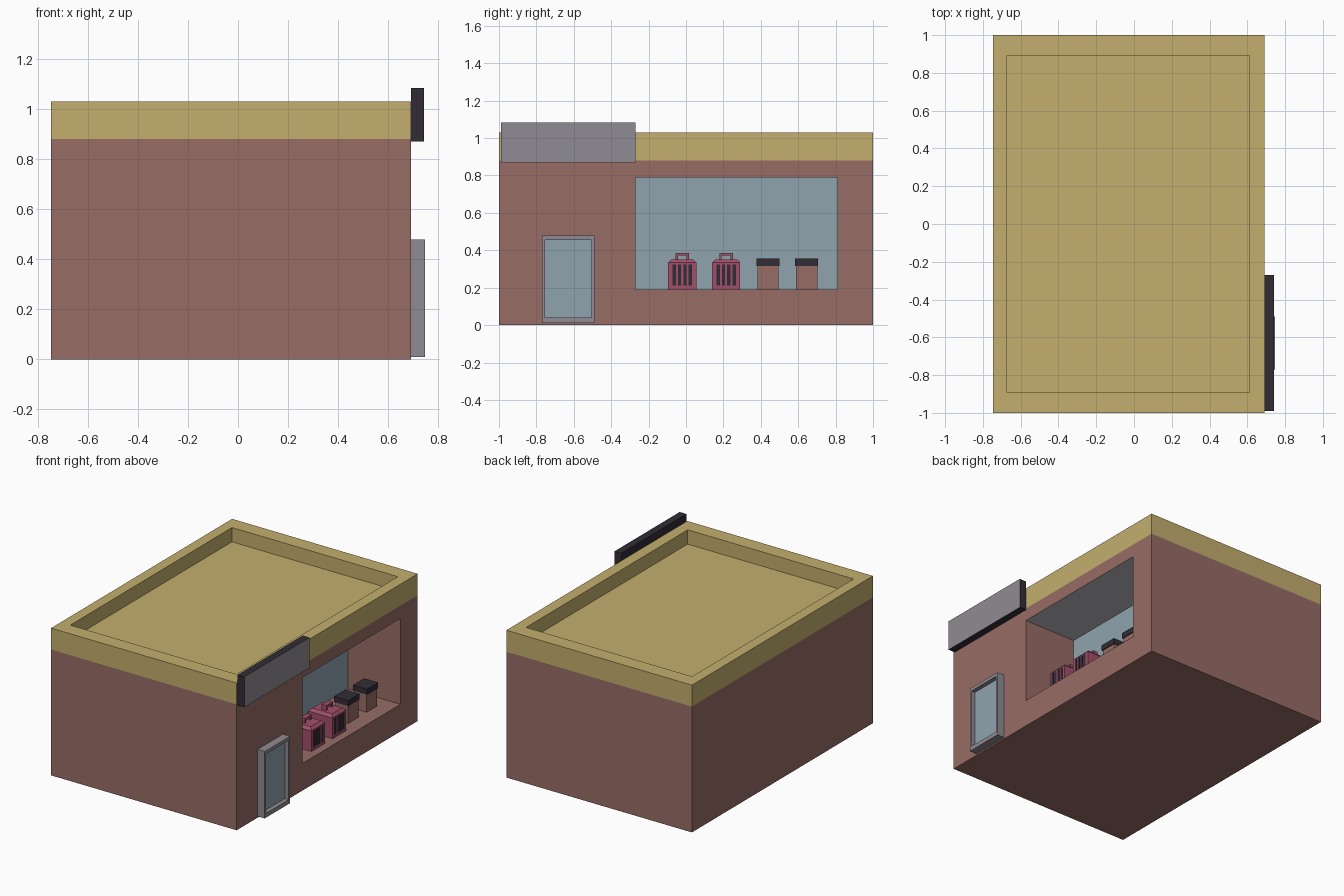
import bpy, bmesh

if "Cube" in bpy.data.objects:
    bpy.data.objects.remove(bpy.data.objects["Cube"])


def mat(name, r, g, b):
    m = bpy.data.materials.new(name)
    lin = [(c / 255 / 12.92) if c < 10 else ((c / 255 + 0.055) / 1.055) ** 2.4 for c in (r, g, b)]
    m.diffuse_color = (*lin, 1)
    m.use_nodes = True
    m.node_tree.nodes["Principled BSDF"].inputs["Base Color"].default_value = m.diffuse_color
    return m


BROWN = mat("wall brown", 151, 109, 101)
YELLOW = mat("roof yellow", 195, 175, 110)
GLASS = mat("glass blue", 143, 164, 175)
GREY = mat("frame grey", 144, 139, 147)
DARK = mat("dark plum", 50, 44, 54)
PINK = mat("carrier pink", 162, 80, 106)
PALE = mat("ceiling pale grey", 191, 187, 193)


def box(name, x, y, z, *mats):
    """Box from (min, max) ranges."""
    me = bpy.data.meshes.new(name)
    bm = bmesh.new()
    bmesh.ops.create_cube(bm, size=1)
    for v in bm.verts:
        v.co = [r[0] if c < 0 else r[1] for c, r in zip(v.co, (x, y, z))]
    bm.to_mesh(me)
    bm.free()
    for m in mats:
        me.materials.append(m)
    ob = bpy.data.objects.new(name, me)
    bpy.context.collection.objects.link(ob)
    return ob


def edit(ob, fn):
    bm = bmesh.new()
    bm.from_mesh(ob.data)
    bm.normal_update()
    fn(bm)
    bm.to_mesh(ob.data)
    bm.free()


# Building shell: window alcove and roof recess cut out of one block
X0, X1, BACK = -0.746, 0.69, 0.285
shell = box("building_shell", (X0, X1), (-1, 1), (0, 1.03), BROWN, YELLOW, GLASS, PALE)
cutters = [box("alcove_cutter", (BACK, 0.9), (-0.27, 0.81), (0.19, 0.79)),
           box("roof_cutter", (-0.672, 0.612), (-0.893, 0.893), (0.93, 1.2))]
for c in cutters:
    c.hide_render = True
    mod = shell.modifiers.new("cut", 'BOOLEAN')
    mod.operation = 'DIFFERENCE'
    mod.solver = 'EXACT'
    mod.object = c
bpy.context.view_layer.update()
cut = bpy.data.meshes.new_from_object(shell.evaluated_get(bpy.context.evaluated_depsgraph_get()))
shell.modifiers.clear()
shell.data = cut
for c in cutters:
    bpy.data.objects.remove(c)
cut.materials.clear()
for m in (BROWN, YELLOW, GLASS, PALE):
    cut.materials.append(m)


def paint_shell(bm):
    # parapet band above 0.88, glass back wall and pale ceiling in the alcove
    bmesh.ops.bisect_plane(bm, geom=bm.verts[:] + bm.edges[:] + bm.faces[:],
                           plane_co=(0, 0, 0.88), plane_no=(0, 0, 1))
    bm.normal_update()
    for f in bm.faces:
        c = f.calc_center_median()
        f.material_index = 0
        if c.z > 0.88:
            f.material_index = 1
        elif f.normal.x > 0.9 and abs(c.x - BACK) < 0.01:
            f.material_index = 2
        elif f.normal.z < -0.9 and c.z > 0.5:
            f.material_index = 3


edit(shell, paint_shell)

# Blank sign board: dark box with a grey face
sign = box("sign_board", (X1, 0.742), (-0.99, -0.27), (0.87, 1.083), DARK, GREY)


def paint_sign(bm):
    for f in bm.faces:
        f.material_index = int(f.normal.x > 0.9)


edit(sign, paint_sign)

# Door: grey frame with recessed glass
door = box("door", (X1, 0.746), (-0.77, -0.49), (0.01, 0.478), GREY, GLASS)


def recess_door(bm):
    f = max(bm.faces, key=lambda f: f.calc_center_median().x)
    bmesh.ops.inset_region(bm, faces=[f], thickness=0.01)
    for v in f.verts:
        v.co.y = -0.755 if v.co.y < -0.63 else -0.505
        v.co.z = 0.04 if v.co.z < 0.24 else 0.455
    bm.normal_update()
    pane = bmesh.ops.extrude_face_region(bm, geom=[f])
    for g in pane["geom"]:
        if isinstance(g, bmesh.types.BMVert):
            g.co.x -= 0.03
        elif isinstance(g, bmesh.types.BMFace):
            g.material_index = 1
    if f.is_valid:
        bmesh.ops.delete(bm, geom=[f], context='FACES_ONLY')
    bmesh.ops.recalc_face_normals(bm, faces=bm.faces[:])


edit(door, recess_door)

# Two carriers on the display floor
FLOOR = 0.19


def chamfer_top(bm):
    top = [e for e in bm.edges if all(v.co.z > FLOOR + 0.1 for v in e.verts)]
    bmesh.ops.bevel(bm, geom=top, offset=0.018, segments=1, affect='EDGES')


for i, yc in enumerate((-0.02, 0.215), 1):
    body = box(f"carrier_{i}_body", (0.446, 0.634), (yc - 0.075, yc + 0.075), (FLOOR, 0.352), PINK)
    edit(body, chamfer_top)
    # grille slots
    for k in range(4):
        y = yc + (k - 1.5) * 0.029
        box(f"carrier_{i}_slot_{k + 1}", (0.63, 0.637), (y - 0.009, y + 0.009), (0.212, 0.325), DARK)
    # handle
    for s in (-1, 1):
        y = yc + s * 0.03
        box(f"carrier_{i}_handle_post_{s + 2}", (0.522, 0.558), (y - 0.006, y + 0.006), (0.35, 0.375), PINK)
    box(f"carrier_{i}_handle_grip", (0.522, 0.558), (yc - 0.036, yc + 0.036), (0.373, 0.386), PINK)

# Two lidded bins
for i, yc in enumerate((0.438, 0.645), 1):
    box(f"bin_{i}", (0.486, 0.584), (yc - 0.057, yc + 0.057), (FLOOR, 0.32), BROWN)
    box(f"bin_{i}_lid", (0.48, 0.59), (yc - 0.062, yc + 0.062), (0.316, 0.355), DARK)
